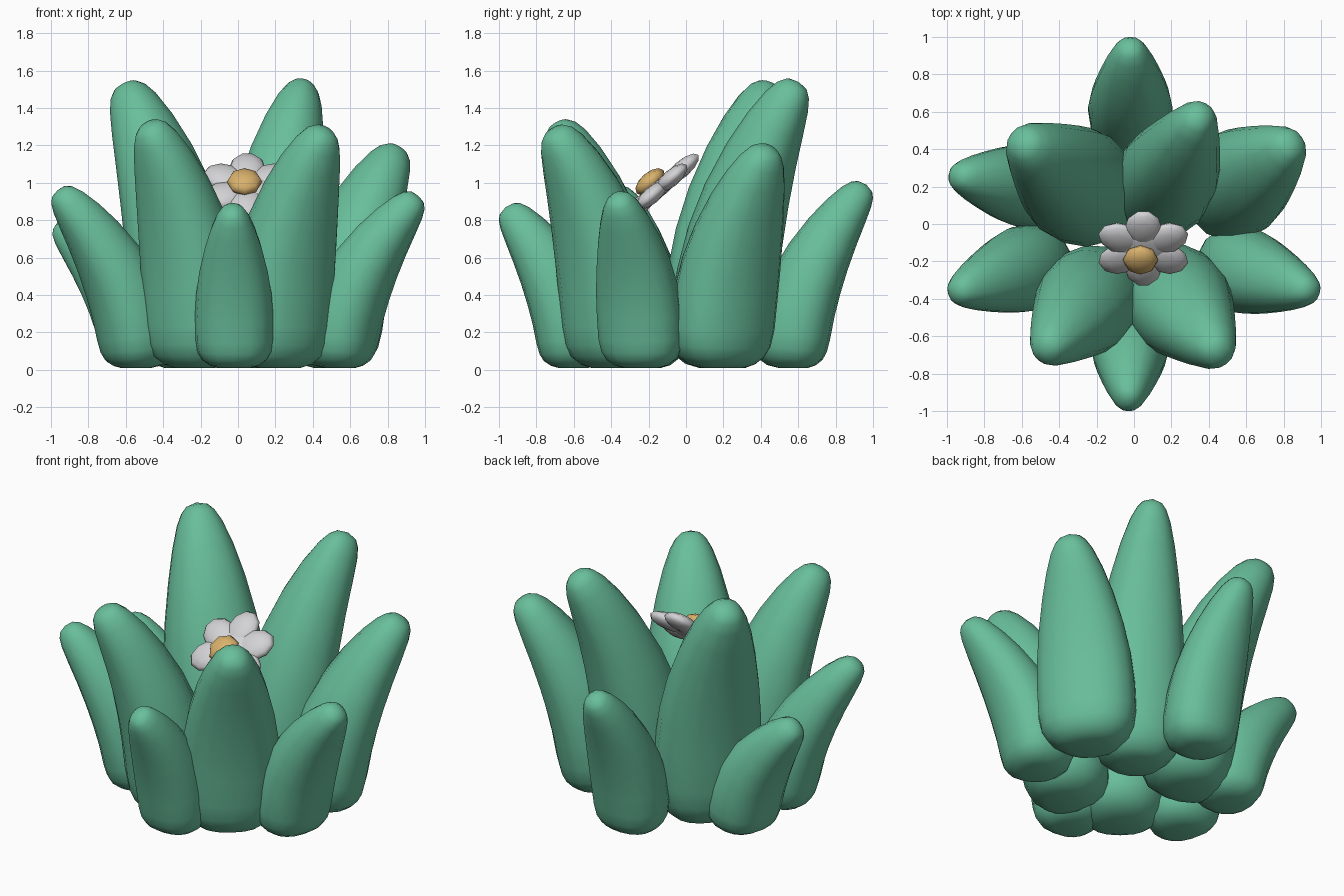
import bpy, bmesh, math
from mathutils import Vector, Matrix

cube = bpy.data.objects.get("Cube")
if cube:
    bpy.data.objects.remove(cube, do_unlink=True)


def make_material(name, rgb):
    mat = bpy.data.materials.new(name)
    mat.use_nodes = True
    mat.diffuse_color = (*rgb, 1)
    bsdf = mat.node_tree.nodes["Principled BSDF"]
    bsdf.inputs["Base Color"].default_value = (*rgb, 1)
    bsdf.inputs["Roughness"].default_value = 0.8
    return mat


green = make_material("leaf green", (0.14, 0.52, 0.33))
white = make_material("petal white", (0.65, 0.65, 0.67))
gold = make_material("pollen gold", (0.69, 0.44, 0.15))


def finish(bm, name, mat):
    bmesh.ops.recalc_face_normals(bm, faces=bm.faces)
    for face in bm.faces:
        face.smooth = True
    mesh = bpy.data.meshes.new(name)
    bm.to_mesh(mesh)
    bm.free()
    mesh.materials.append(mat)
    obj = bpy.data.objects.new(name, mesh)
    bpy.context.scene.collection.objects.link(obj)
    return obj


# Leaf outline: share of length, width factor, thickness factor
PROFILE = [(0, .4, .35), (.015, .62, .6), (.05, .82, .82), (.1, .94, .94),
           (.18, 1, 1), (.32, 1, 1), (.46, .96, .97), (.6, .87, .9),
           (.74, .73, .79), (.85, .58, .67), (.93, .43, .54),
           (.97, .31, .42), (.99, .2, .28)]
SEGMENTS = 16


def leaf(name, base, tip, height, half_width, half_depth, bend=2):
    base, tip = Vector((*base, 0)), Vector((*tip, 0))
    lean = tip - base
    out = lean.normalized()
    side = Vector((-out.y, out.x, 0))
    bm = bmesh.new()
    rings = []
    for s, w, d in PROFILE:
        # The spine starts upright and curves outward
        centre = base + lean * s ** bend + Vector((0, 0, height * s + .01))
        tangent = lean * bend * s ** (bend - 1) + Vector((0, 0, height))
        normal = tangent.cross(side).normalized()
        if normal.dot(out) < 0:
            normal.negate()
        ring = []
        for i in range(SEGMENTS):
            a = math.tau * i / SEGMENTS
            depth = half_depth * d * math.sin(a)
            if depth < 0:
                depth *= 1.55 - .5 * s      # swollen inner face
            across = math.copysign(abs(math.cos(a)) ** .85, math.cos(a))
            ring.append(bm.verts.new(
                centre + side * half_width * w * across + normal * depth))
        rings.append(ring)
    for low, high in zip(rings, rings[1:]):
        for i in range(SEGMENTS):
            j = (i + 1) % SEGMENTS
            bm.faces.new((low[i], low[j], high[j], high[i]))
    point = bm.verts.new(tip + Vector((0, 0, height + .01)))
    for i in range(SEGMENTS):
        bm.faces.new((rings[-1][i], rings[-1][(i + 1) % SEGMENTS], point))
    bm.faces.new(rings[0][::-1])
    return finish(bm, name, green)


# Low outer leaves
leaf("outer_leaf_front", (-.02, -.62), (-.03, -.965), .86, .21, .17)
leaf("outer_leaf_back", (-.02, .59), (-.02, .965), .98, .225, .17)
leaf("outer_leaf_left_front", (.56, -.24), (.965, -.365), .92, .23, .17)
leaf("outer_leaf_left_back", (.52, .2), (.86, .44), 1.18, .29, .2)
leaf("outer_leaf_right_front", (-.56, -.23), (-.965, -.37), .95, .23, .17)
leaf("outer_leaf_right_back", (-.56, .2), (-.965, .26), .78, .22, .17)

# Tall inner leaves
leaf("inner_leaf_left_front", (.23, -.41), (.465, -.71), 1.28, .29, .21, 2.3)
leaf("inner_leaf_right_front", (-.24, -.41), (-.48, -.69), 1.31, .28, .21, 2.3)
leaf("inner_leaf_left_back", (.17, .23), (.36, .6), 1.53, .275, .22, 2.3)
leaf("inner_leaf_right_back", (-.29, .2), (-.61, .45), 1.52, .31, .23, 2.2)

# Tilted flower nestled between the leaves
flower = Matrix.Translation((.05, -.13, .98)) @ Matrix.Rotation(math.radians(41), 4, 'X')


def blob(name, local, size, segments, rings, mat):
    bm = bmesh.new()
    bmesh.ops.create_uvsphere(bm, u_segments=segments, v_segments=rings, radius=1)
    bm.transform(flower @ local @ Matrix.Diagonal((*size, 1)))
    return finish(bm, name, mat)


for k in range(6):
    turn = Matrix.Rotation(math.radians(90 + 60 * k), 4, 'Z')
    blob(f"petal_{k + 1}", turn @ Matrix.Translation((.14, 0, 0)),
         (.125, .1, .045), 10, 6, white)
blob("flower_base", Matrix.Identity(4), (.16, .16, .044), 12, 6, white)
blob("flower_centre", Matrix.Translation((-.015, -.03, .06)), (.095, .095, .05), 8, 6, gold)
